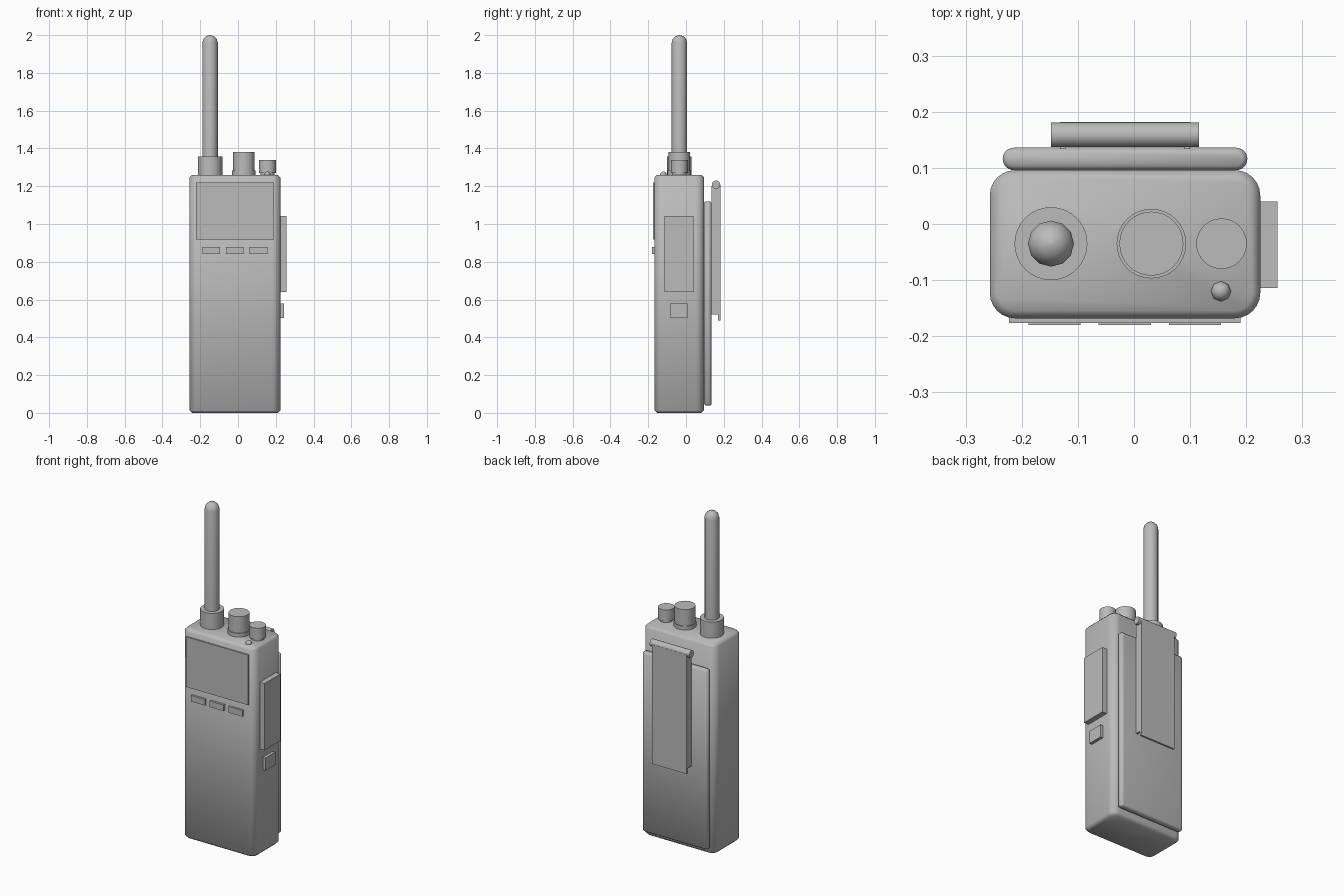
import bpy, bmesh, math
from mathutils import Matrix

cube = bpy.data.objects.get("Cube")
if cube:
    bpy.data.objects.remove(cube, do_unlink=True)

GREY = bpy.data.materials.new("plain grey")
GREY.use_nodes = True
GREY.diffuse_color = (0.5, 0.5, 0.5, 1)
GREY.node_tree.nodes["Principled BSDF"].inputs["Base Color"].default_value = (0.5, 0.5, 0.5, 1)


def finish(name, bm, smooth=None):
    bmesh.ops.recalc_face_normals(bm, faces=bm.faces)
    mesh = bpy.data.meshes.new(name)
    bm.to_mesh(mesh)
    bm.free()
    mesh.materials.append(GREY)
    obj = bpy.data.objects.new(name, mesh)
    bpy.context.collection.objects.link(obj)
    if smooth:
        bpy.ops.object.select_all(action="DESELECT")
        obj.select_set(True)
        bpy.context.view_layer.objects.active = obj
        bpy.ops.object.shade_smooth_by_angle(angle=math.radians(smooth))
    return obj


def box(name, x, y, z):
    """Box from (low, high) spans on each axis."""
    bm = bmesh.new()
    spans = (x, y, z)
    size = Matrix.Diagonal([b - a for a, b in spans] + [1])
    place = Matrix.Translation([(a + b) / 2 for a, b in spans])
    bmesh.ops.create_cube(bm, size=1, matrix=place @ size)
    return finish(name, bm)


def loft(name, rings, smooth):
    """Skin a stack of equal-length point rings and cap both ends."""
    bm = bmesh.new()
    loops = [[bm.verts.new(p) for p in ring] for ring in rings]
    n = len(loops[0])
    for low, high in zip(loops, loops[1:]):
        for i in range(n):
            j = (i + 1) % n
            bm.faces.new((low[i], low[j], high[j], high[i]))
    bm.faces.new(loops[0])
    bm.faces.new(loops[-1])
    return finish(name, bm, smooth)


def rounded_slab(name, x, y, z, radius, chamfer, steps=6):
    """Upright slab with rounded corners and chamfered top and bottom rims."""
    def ring(inset, height):
        r = radius - inset
        corners = ((x[1], y[1], -1, -1), (x[0], y[1], 1, -1),
                   (x[0], y[0], 1, 1), (x[1], y[0], -1, 1))
        pts = []
        for q, (cx, cy, sx, sy) in enumerate(corners):
            for k in range(steps + 1):
                a = (q + k / steps) * math.pi / 2
                pts.append((cx + sx * radius + r * math.cos(a),
                            cy + sy * radius + r * math.sin(a), height))
        return pts
    loft(name, [ring(chamfer, z[0]), ring(0, z[0] + chamfer),
                ring(0, z[1] - chamfer), ring(chamfer, z[1])], 50)


def turned(name, centre, profile, sides=32, smooth=40):
    """Vertical turned part from (radius, height) pairs."""
    rings = [[(centre[0] + r * math.cos(math.tau * i / sides),
               centre[1] + r * math.sin(math.tau * i / sides), h)
              for i in range(sides)] for r, h in profile]
    return loft(name, rings, smooth)


# Body and battery pack
TOP = 1.26
rounded_slab("body", (-0.257, 0.225), (-0.168, 0.096), (0, TOP), 0.045, 0.014)
rounded_slab("battery_pack", (-0.234, 0.202), (0.096, 0.136), (0.04, 1.12), 0.0199, 0.008)

# Antenna with domed tip
AERIAL = (-0.148, -0.035)
turned("antenna_base", AERIAL, [(0.065, TOP - 0.01), (0.065, 1.357)])
R = 0.041
dome = [(R * math.cos(a), 2 - R + R * math.sin(a))
        for a in (math.radians(d) for d in (0, 30, 60, 86))]
turned("antenna", AERIAL, [(R, 1.3)] + dome, sides=12, smooth=32)

# Control knobs
turned("volume_knob_collar", (0.031, -0.035), [(0.062, TOP - 0.01), (0.062, 1.283)])
turned("volume_knob", (0.031, -0.035), [(0.057, 1.27), (0.057, 1.381)])
turned("channel_knob_stem", (0.156, -0.035), [(0.038, TOP - 0.01), (0.038, 1.28)])
turned("channel_knob", (0.156, -0.035), [(0.045, 1.27), (0.045, 1.339)])

# Indicator lamp
bm = bmesh.new()
bmesh.ops.create_uvsphere(bm, u_segments=8, v_segments=6, radius=0.018,
                          matrix=Matrix.Translation((0.155, -0.12, TOP)))
finish("indicator_lamp", bm, 60)

# Front panel and its buttons
box("front_panel", (-0.223, 0.19), (-0.176, -0.16), (0.918, 1.22))
for i, side in enumerate(("right", "middle", "left")):
    left = -0.188 + 0.125 * i
    box(f"front_button_{side}", (left, left + 0.093), (-0.18, -0.16), (0.841, 0.878))

# Side controls
box("side_grip_pad", (0.2, 0.256), (-0.114, 0.04), (0.64, 1.042))
box("side_button", (0.2, 0.243), (-0.085, 0.008), (0.503, 0.579))

# Belt clip: hinge barrel, plate and two side flanges
bm = bmesh.new()
bmesh.ops.create_cone(bm, cap_ends=True, segments=20, radius1=0.022, radius2=0.022,
                      depth=0.264, matrix=Matrix.Translation((-0.016, 0.159, 1.208))
                      @ Matrix.Rotation(math.pi / 2, 4, "Y"))
finish("clip_hinge", bm, 40)
box("clip_plate", (-0.132, 0.1), (0.17, 0.182), (0.49, 1.208))
for side, x in (("right", -0.132), ("left", 0.09)):
    box(f"clip_flange_{side}", (x, x + 0.01), (0.134, 0.171), (0.52, 1.2))
